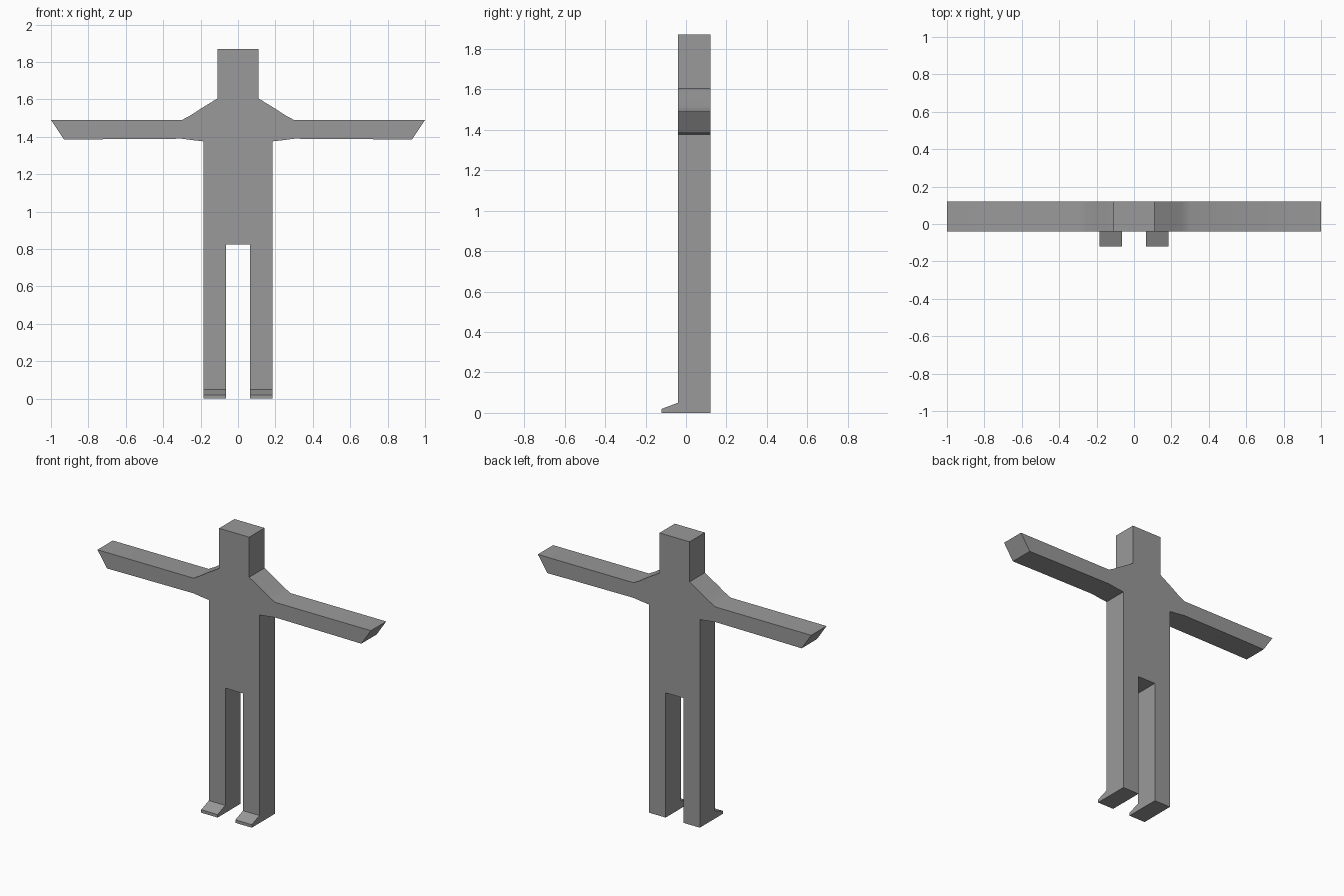
import bpy, bmesh
from mathutils import Vector

if "Cube" in bpy.data.objects:
    bpy.data.objects.remove(bpy.data.objects["Cube"])

FRONT, BACK = -0.04, 0.12

grey = bpy.data.materials.new("plain grey")
grey.diffuse_color = (0.32, 0.32, 0.32, 1)
grey.use_nodes = True
grey.node_tree.nodes["Principled BSDF"].inputs["Base Color"].default_value = grey.diffuse_color


def prism(name, outline, sweep):
    """Closed solid made by sweeping a flat outline along a vector."""
    bm = bmesh.new()
    face = bm.faces.new([bm.verts.new(p) for p in outline])
    swept = bmesh.ops.extrude_face_region(bm, geom=[face], use_keep_orig=True)
    moved = [v for v in swept["geom"] if isinstance(v, bmesh.types.BMVert)]
    bmesh.ops.translate(bm, verts=moved, vec=Vector(sweep))
    bmesh.ops.recalc_face_normals(bm, faces=bm.faces)
    mesh = bpy.data.meshes.new(name)
    bm.to_mesh(mesh)
    bm.free()
    mesh.materials.append(grey)
    obj = bpy.data.objects.new(name, mesh)
    bpy.context.collection.objects.link(obj)
    return obj


# Body: right half outline from head top to crotch, mirrored to the left
half = [(0.11, 1.87), (0.11, 1.605),                              # head
        (0.20, 1.55), (0.255, 1.514), (0.30, 1.49),               # shoulder
        (1.00, 1.49), (0.93, 1.385), (0.74, 1.387),               # arm
        (0.30, 1.39), (0.24, 1.382), (0.185, 1.376),              # armpit
        (0.185, 0.0), (0.065, 0.0), (0.065, 0.825)]               # leg
outline = half + [(-x, z) for x, z in reversed(half)]
body = prism("body", [(x, FRONT, z) for x, z in outline], (0, BACK - FRONT, 0))

# Feet: sloped toe wedges in front of each leg
toe = [(FRONT, 0.0), (-0.12, 0.0), (-0.12, 0.02), (FRONT, 0.05)]
feet = [prism(side + "_foot", [(x, y, z) for y, z in toe], (0.12, 0, 0))
        for side, x in (("left", 0.065), ("right", -0.185))]

# Soft shoulder bends, crisp edges elsewhere
bpy.ops.object.select_all(action='DESELECT')
body.select_set(True)
bpy.context.view_layer.objects.active = body
bpy.ops.object.shade_smooth_by_angle(angle=0.53)
